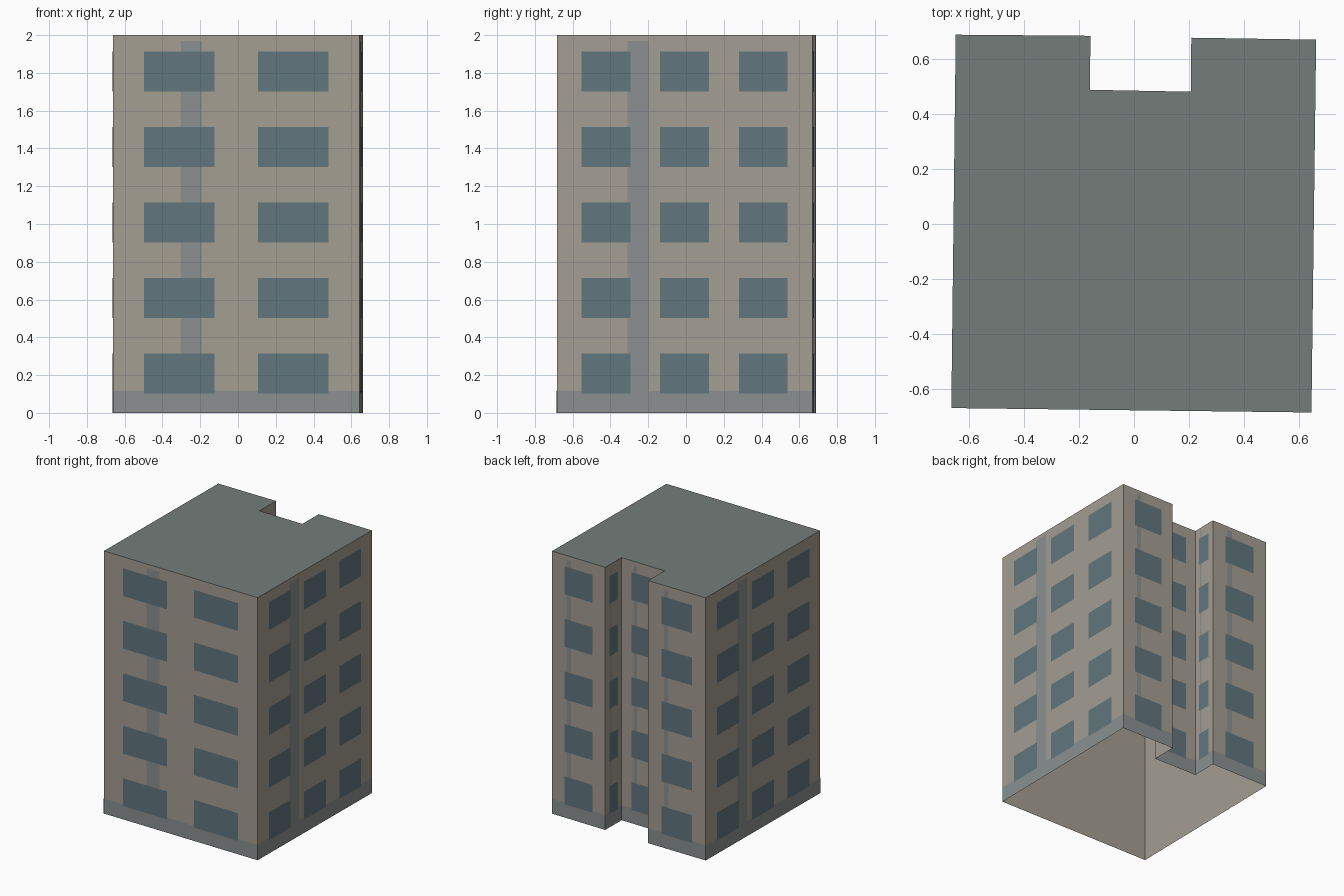
import bpy
from mathutils import Vector

if "Cube" in bpy.data.objects:
    bpy.data.objects.remove(bpy.data.objects["Cube"])

H = 2.0
# Footprint, counter-clockwise from the front left corner, with a notch at the back
PLAN = [(-0.663, -0.668), (0.644, -0.684), (0.661, 0.669), (0.208, 0.676),
        (0.206, 0.480), (-0.160, 0.487), (-0.158, 0.683), (-0.647, 0.687)]
# Window columns per wall
COLUMNS = [2, 3, 1, 1, 1, 1, 1, 3]
FLOORS = 5


def material(name, rgb):
    m = bpy.data.materials.new(name)
    m.diffuse_color = (*[c ** 2.2 for c in rgb], 1)
    m.use_nodes = True
    m.node_tree.nodes["Principled BSDF"].inputs["Base Color"].default_value = m.diffuse_color
    return m


def make(name, polys, mat):
    verts, faces = [], []
    for p in polys:
        faces.append(list(range(len(verts), len(verts) + len(p))))
        verts += [tuple(v) for v in p]
    me = bpy.data.meshes.new(name)
    me.from_pydata(verts, [], faces)
    me.materials.append(mat)
    ob = bpy.data.objects.new(name, me)
    bpy.context.collection.objects.link(ob)
    return ob


def panel(i, u0, u1, z0, z1, offset=0.0):
    """Rectangle on wall i, u measured as a fraction of the wall length."""
    a = Vector((*PLAN[i], 0))
    d = Vector((*PLAN[(i + 1) % len(PLAN)], 0)) - a
    n = Vector((d.y, -d.x, 0)).normalized() * offset
    return [a + d * u + n + Vector((0, 0, z))
            for u, z in ((u0, z0), (u1, z0), (u1, z1), (u0, z1))]


walls, bases, strips, windows = [], [], [], []
for i, cols in enumerate(COLUMNS):
    walls.append(panel(i, 0, 1, 0, H))
    bases.append(panel(i, 0, 1, 0, 0.115, 0.001))
    strips.append(panel(i, 0.277, 0.361, 0.115, 1.97, 0.001))
    # Windows centred in equal bays inside a small margin
    margin = 0.073 if cols == 1 else 0.038
    pitch = (1 - 2 * margin) / cols
    for c in range(cols):
        mid = margin + pitch * (c + 0.5)
        for f in range(FLOORS):
            z = 0.102 + 0.4 * f
            windows.append(panel(i, mid - 0.31 * pitch, mid + 0.31 * pitch,
                                 z, z + 0.212, 0.002))

# Walls are open underneath, roof closes the top
make("walls", walls, material("plaster", (0.64, 0.615, 0.57)))
make("roof", [[(x, y, H) for x, y in PLAN]], material("roofing", (0.455, 0.485, 0.475)))
trim = material("trim", (0.54, 0.56, 0.56))
make("base_band", bases, trim)
make("wall_strips", strips, trim)
make("windows", windows, material("glass", (0.38, 0.46, 0.49)))
